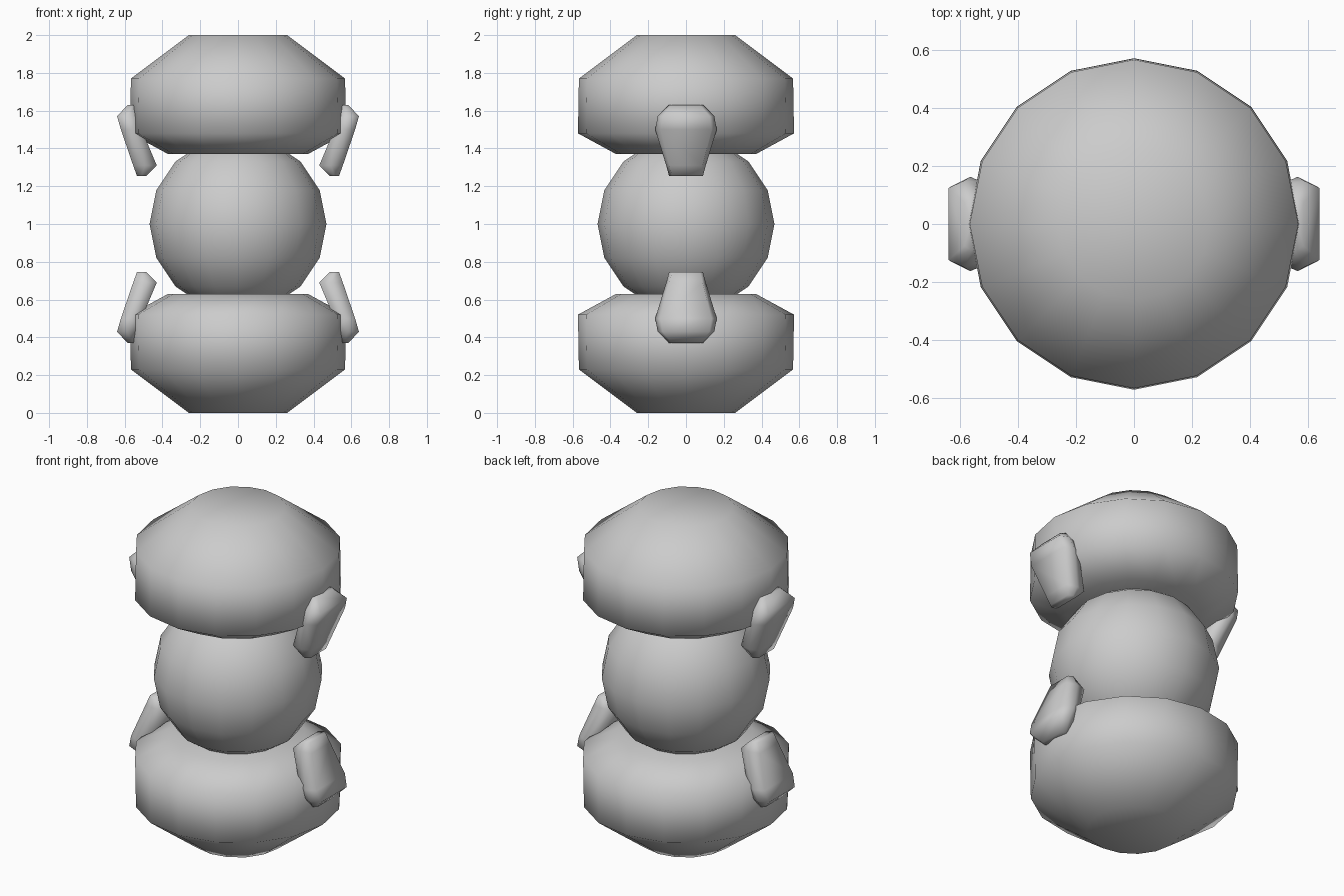
import bpy, bmesh
from math import cos, sin, tau

cube = bpy.data.objects.get("Cube")
if cube:
    bpy.data.objects.remove(cube, do_unlink=True)

grey = bpy.data.materials.new("plain_grey")
grey.use_nodes = True
colour = (0.6, 0.6, 0.6, 1)
grey.diffuse_color = colour
grey.node_tree.nodes["Principled BSDF"].inputs["Base Color"].default_value = colour

SIDES = 16
MID = 1.0


def finish(name, bm):
    """Turn a bmesh into a smooth grey object."""
    bmesh.ops.remove_doubles(bm, verts=bm.verts, dist=0.0001)
    bmesh.ops.recalc_face_normals(bm, faces=bm.faces)
    for f in bm.faces:
        f.smooth = True
    mesh = bpy.data.meshes.new(name)
    bm.to_mesh(mesh)
    bm.free()
    mesh.materials.append(grey)
    obj = bpy.data.objects.new(name, mesh)
    bpy.context.collection.objects.link(obj)
    return obj


def loft(bm, rings):
    """Skin a stack of equal rings and close each end with a fan."""
    loops = [[bm.verts.new(p) for p in ring] for ring in rings]
    n = len(loops[0])
    for a, b in zip(loops, loops[1:]):
        for i in range(n):
            j = (i + 1) % n
            bm.faces.new((a[i], a[j], b[j], b[i]))
    for loop in (loops[0], loops[-1]):
        centre = bm.verts.new(sum((v.co for v in loop[1:]), loop[0].co.copy()) / n)
        for i in range(n):
            bm.faces.new((loop[i], loop[(i + 1) % n], centre))


def circle(r, z):
    return [(r * cos(tau * i / SIDES), r * sin(tau * i / SIDES), z) for i in range(SIDES)]


# Central ball
bm = bmesh.new()
bmesh.ops.create_uvsphere(bm, u_segments=SIDES, v_segments=8, radius=0.468)
bmesh.ops.translate(bm, verts=bm.verts, vec=(0, 0, MID))
finish("central_ball", bm)

# Cap: (radius, height above the middle)
cap_profile = [(0.26, 1.0), (0.567, 0.77), (0.572, 0.48), (0.37, 0.37)]

# Fin: (height above the middle, inner x, outer x, half width)
fin_sections = [(0.63, 0.54, 0.585, 0.09), (0.57, 0.53, 0.64, 0.15),
                (0.50, 0.51, 0.62, 0.163), (0.31, 0.43, 0.555, 0.105),
                (0.255, 0.485, 0.535, 0.09)]


def fin_ring(h, inner, outer, w, side, up):
    """Six-sided cross-section, narrower on the outer face."""
    mid = (inner + outer) / 2
    outline = [(inner, -0.85 * w), (mid, -w), (outer, -0.83 * w),
               (outer, 0.83 * w), (mid, w), (inner, 0.85 * w)]
    return [(side * x, y, MID + up * h) for x, y in outline]


# Upper and lower halves mirror each other
for up, level in ((1, "upper"), (-1, "lower")):
    bm = bmesh.new()
    loft(bm, [circle(r, MID + up * h) for r, h in cap_profile])
    finish(level + "_cap", bm)
    for side, hand in ((1, "left"), (-1, "right")):
        bm = bmesh.new()
        loft(bm, [fin_ring(*s, side, up) for s in fin_sections])
        finish(f"{level}_{hand}_fin", bm)
